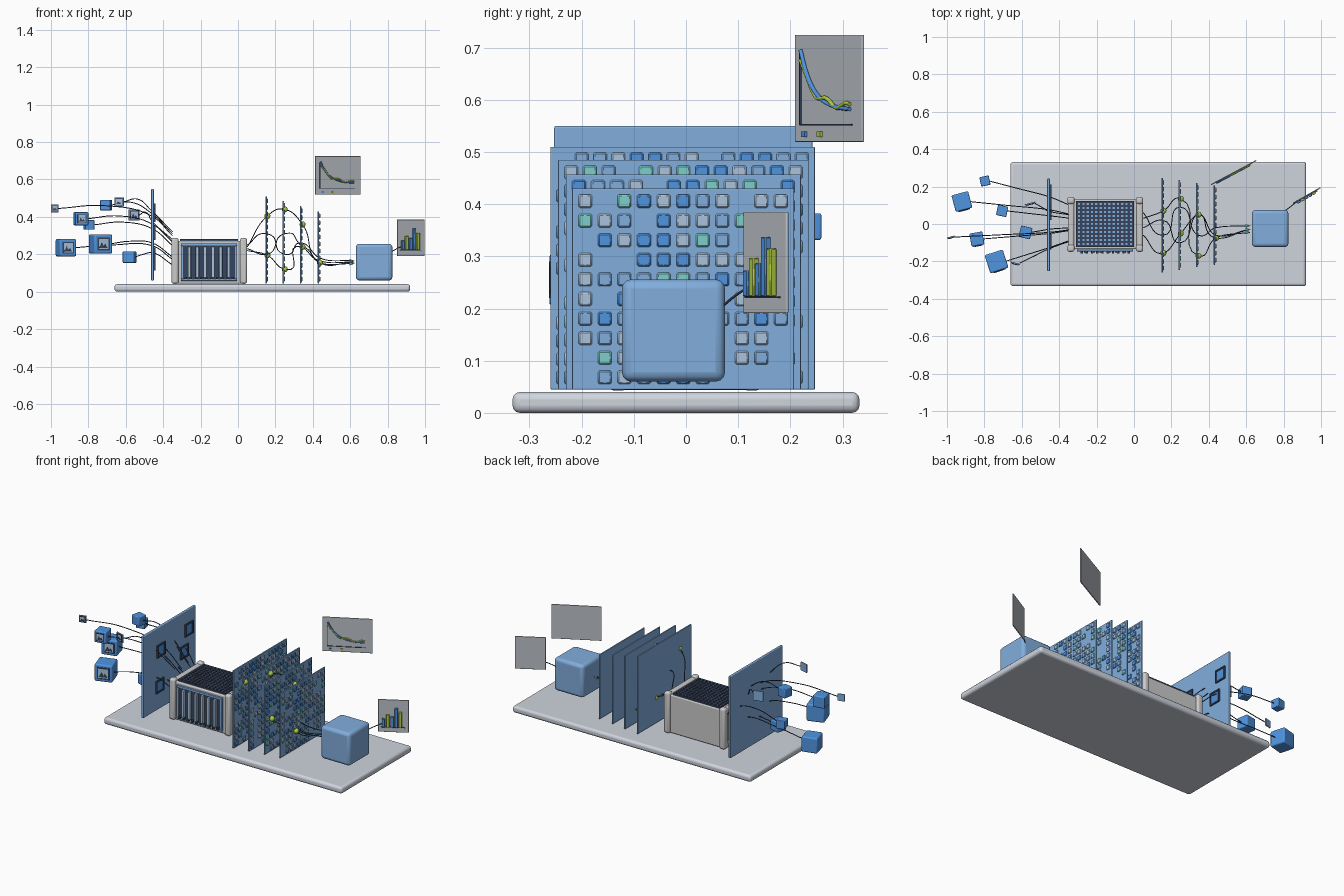
import bpy, bmesh, math, random
from mathutils import Matrix, Vector

if "Cube" in bpy.data.objects:
    bpy.data.objects.remove(bpy.data.objects["Cube"])

random.seed(4)
I4 = Matrix.Identity(4)


def material(name, r, g, b):
    m = bpy.data.materials.new(name)
    m.diffuse_color = (r, g, b, 1)
    m.use_nodes = True
    m.node_tree.nodes["Principled BSDF"].inputs["Base Color"].default_value = m.diffuse_color
    return m


BASE = material("pale_base", .62, .66, .73)
GREY = material("light_grey", .62, .62, .64)
CARD = material("card_grey", .5, .53, .57)
DARK = material("dark_navy", .04, .06, .11)
BLUE = material("blue", .08, .3, .75)
SOFT = material("soft_blue", .22, .42, .72)
PALE = material("pale_blue", .4, .55, .72)
TEAL = material("teal", .2, .62, .6)
GREEN = material("lime", .45, .62, .06)


def finish(name, bm, mat, bevel=0, segments=3):
    me = bpy.data.meshes.new(name)
    bm.to_mesh(me)
    bm.free()
    me.materials.append(mat)
    ob = bpy.data.objects.new(name, me)
    bpy.context.collection.objects.link(ob)
    if bevel:
        mod = ob.modifiers.new("bevel", 'BEVEL')
        mod.width, mod.segments = bevel, segments
    bpy.context.view_layer.objects.active = ob
    ob.select_set(True)
    bpy.ops.object.shade_smooth_by_angle(angle=math.radians(35))
    ob.select_set(False)
    return ob


def boxes(name, items, mat, bevel=0, M=I4, segments=3):
    # items: list of (centre, size)
    bm = bmesh.new()
    for c, s in items:
        bmesh.ops.create_cube(bm, size=1, matrix=M @ Matrix.Translation(c) @ Matrix.Diagonal((*s, 1)))
    return finish(name, bm, mat, bevel, segments)


def cable(name, pts, mat=DARK, r=.0025):
    cu = bpy.data.curves.new(name, 'CURVE')
    cu.dimensions = '3D'
    cu.bevel_depth, cu.bevel_resolution, cu.resolution_u = r, 2, 8
    cu.use_fill_caps = True
    sp = cu.splines.new('BEZIER')
    sp.bezier_points.add(len(pts) - 1)
    for bp, p in zip(sp.bezier_points, pts):
        bp.co = p
        bp.handle_left_type = bp.handle_right_type = 'AUTO'
    cu.materials.append(mat)
    ob = bpy.data.objects.new(name, cu)
    bpy.context.collection.objects.link(ob)


def placed(x, y, z, deg):
    return Matrix.Translation((x, y, z)) @ Matrix.Rotation(math.radians(deg), 4, 'Z')


def frame_bars(w, h, t, y, d):
    return [((0, y, s * (h - t) / 2), (w, d, t)) for s in (-1, 1)] + \
           [((s * (w - t) / 2, y, 0), (t, d, h - 2 * t)) for s in (-1, 1)]


def picture_icon(name, M, size, y):
    # framed landscape icon on the -y face
    boxes(name + "_frame", frame_bars(size, size, size * .1, y, .006), DARK, M=M)
    boxes(name + "_sheet", [((0, y, 0), (size * .8, .003, size * .8))], PALE, M=M)
    bm = bmesh.new()
    for dx, r in ((-.14, .26), (.14, .2)):
        T = Matrix.Translation((dx * size, y - .002, -.3 * size + r * size / 2))
        R = Matrix.Rotation(math.radians(90), 4, 'X')
        geo = bmesh.ops.create_cone(bm, cap_ends=True, segments=3, radius1=r * size, radius2=r * size,
                                    depth=.004, matrix=M @ T @ R)
    finish(name + "_hills", bm, DARK)


# base slab
boxes("base", [((.13, 0, .02), (1.58, .665, .04))], BASE, .014)

# processing unit: body, corner posts, rails, front fins, top grille
boxes("unit_body", [((-.155, -.002, .158), (.35, .265, .228))], GREY, .006)
boxes("unit_posts", [((x, y, .165), (.038, .038, .245)) for x in (-.337, .03) for y in (-.13, .126)], GREY, .012)
boxes("unit_end_rails", [((x, -.002, z), (.034, .25, .034)) for x in (-.337, .03) for z in (.062, .262)], GREY, .01)
boxes("unit_end_plates", [((x, -.002, .16), (.012, .25, .2)) for x in (-.335, .028)], GREY)
WIN = Matrix.Translation((-.155, 0, .158))
boxes("unit_window", [((0, -.136, 0), (.28, .008, .18))], DARK, M=WIN)
boxes("unit_window_frame", frame_bars(.3, .2, .012, -.138, .016), SOFT, .002, WIN)
boxes("unit_fins", [((-.105 + i * .042, -.146, 0), (.017, .018, .165)) for i in range(6)], PALE, .003, WIN)
boxes("unit_fin_feet", [((-.125 + i * .028, -.15, -.085), (.012, .016, .012)) for i in range(10)], DARK, M=WIN)
boxes("grille_plate", [((-.155, 0, .272), (.31, .245, .006))], SOFT)
boxes("grille_bars",
      [((-.155 + (i - 6.5) * .0231, 0, .277), (.011, .245, .009)) for i in range(14)] +
      [((-.155, (i - 5.5) * .0214, .277), (.31, .011, .008)) for i in range(12)], DARK)

# input panel with framed pictures on its inner face
boxes("input_panel", [((-.457, -.005, .305), (.014, .495, .49))], SOFT, .004)
for i, (y, z) in enumerate(((-.09, .41), (.13, .315), (.175, .435), (-.1, .2), (.06, .15))):
    M = placed(-.449, y, z, 90)
    boxes("panel_picture_%d" % i, frame_bars(.075, .075, .009, -.003, .008), DARK, M=M)
    boxes("panel_picture_sheet_%d" % i, [((0, -.002, 0), (.055, .003, .055))], BLUE, M=M)

# input cubes
cubes = [(-.92, .12, .235, .092, 15), (-.735, -.2, .255, .102, 18), (-.84, -.08, .39, .07, 10),
         (-.797, .23, .357, .051, 12), (-.705, .07, .463, .056, -12), (-.58, -.045, .185, .062, -14)]
for i, (x, y, z, s, a) in enumerate(cubes):
    M = placed(x, y, z, a)
    boxes("input_cube_%d" % i, [((0, 0, 0), (s, s, s))], BLUE, s * .08, M)
    if i in (0, 1, 2):
        picture_icon("cube_icon_%d" % i, M, s * .68, -s / 2 - .001)

# input picture cards
cards = [(-.98, -.07, .445, .042, 15), (-.635, -.21, .48, .05, -15), (-.555, .11, .41, .06, 15)]
for i, (x, y, z, s, a) in enumerate(cards):
    M = placed(x, y, z, a)
    boxes("input_card_%d" % i, [((0, 0, 0), (s, .006, s))], SOFT, .001, M)
    picture_icon("card_icon_%d" % i, M, s * .8, -.004)

# input cables through the panel into the unit
for i, (x, y, z, s, a) in enumerate(cubes + cards):
    ye, ze = y * .45, .14 + (z - .18) * .6
    xs = x + s * .45
    ym = y + (ye - y) * .65
    cable("input_cable_%d" % i, [(xs, y, z), ((xs - .46) / 2, (y + ym) / 2, z + .015),
                                 (-.46, ym, z * .75 + .07), (-.35, ye, ze)])

# layer panels with random tiles on the +x face
layers = [(.15, -.26, .247, .51, 14, 13), (.242, -.245, .235, .485, 13, 12),
          (.335, -.23, .22, .457, 12, 11), (.43, -.218, .207, .43, 11, 10)]
for k, (x, y0, y1, top, cols, rows) in enumerate(layers):
    boxes("layer_%d" % k, [((x, (y0 + y1) / 2, (top + .045) / 2), (.008, y1 - y0, top - .045))], SOFT, .002)
    groups = {n: [] for n in ("blue", "soft", "pale", "teal")}
    for c in range(cols):
        for r in range(rows):
            if random.random() < .78:
                y = y0 + .025 + c * (y1 - y0 - .05) / (cols - 1)
                z = .068 + r * (top - .045 - .047) / (rows - 1)
                n = random.choice(("blue", "blue", "soft", "soft", "pale", "pale", "teal"))
                groups[n].append(((x + .006, y, z), (.008, .026, .026)))
    for n, m in (("blue", BLUE), ("soft", SOFT), ("pale", PALE), ("teal", TEAL)):
        boxes("layer_%d_%s_tiles" % (k, n), groups[n], m, .003, segments=1)

# signal nodes
nodes = [(.157, -.155, .405), (.157, .07, .195), (.25, -.05, .44), (.25, .135, .12),
         (.345, .05, .36), (.345, -.17, .24), (.438, -.075, .155)]
for i, p in enumerate(nodes):
    bm = bmesh.new()
    bmesh.ops.create_uvsphere(bm, u_segments=20, v_segments=12, radius=.016, matrix=Matrix.Translation(p))
    finish("signal_node_%d" % i, bm, GREEN)

# signal cables weaving through the layers to the output cube
ends = [(.61, -.03, .158), (.61, -.01, .165), (.61, -.045, .15)]
paths = [[(.05, -.06, .24), nodes[0], nodes[2], nodes[4], nodes[6], ends[0]],
         [(.05, .03, .22), nodes[1], nodes[3], nodes[5], nodes[6], ends[2]],
         [(.05, .06, .25), (.155, -.06, .31), (.25, .09, .2), (.345, -.06, .26), (.438, -.02, .18), ends[1]],
         [(.05, -.02, .23), (.155, .02, .2), (.25, -.1, .31), (.345, .05, .24), (.438, -.06, .165), ends[0]]]
for i, p in enumerate(paths):
    cable("signal_cable_%d" % i, p)
for i, p in enumerate(ends):
    bm = bmesh.new()
    bmesh.ops.create_cone(bm, cap_ends=True, segments=16, radius1=.01, radius2=0, depth=.028,
                          matrix=Matrix.Translation(p) @ Matrix.Rotation(math.pi / 2, 4, 'Y'))
    finish("signal_arrow_%d" % i, bm, TEAL)

# output cube and link
boxes("output_cube", [((.728, -.024, .158), (.195, .198, .196))], SOFT, .018)
cable("output_link", [(.8, .065, .2), (.84, .095, .225), (.88, .127, .245)])

# line chart card
M = placed(.533, .275, .622, 28)
boxes("line_chart_card", [((0, 0, 0), (.275, .006, .205))], CARD, .002, M)
boxes("line_chart_axes", [((-.11, -.005, 0), (.003, .004, .14)), ((-.005, -.005, -.07), (.21, .004, .003))], DARK, M=M)
for n, m, h, wave in (("blue", BLUE, .115, 0), ("lime", GREEN, .09, .006)):
    pts = []
    for i in range(13):
        t = i / 12
        pts.append(M @ Vector((-.105 + .2 * t, -.007, -.042 + h * math.exp(-4 * t)
                               + wave * (1 + math.sin(15 * t)))))
    cable("line_chart_%s_curve" % n, pts, m, .004)
for n, m, u in (("blue", BLUE, -.094), ("lime", GREEN, -.03)):
    boxes("line_chart_%s_key" % n, [((u, -.005, -.088), (.014, .006, .01))], m, M=M)

# bar chart card
M = placed(.924, .153, .288, 29.5)
boxes("bar_chart_card", [((0, 0, 0), (.168, .006, .194))], CARD, .002, M)
boxes("bar_chart_axis", [((-.003, -.006, -.066), (.13, .006, .003))], DARK, M=M)
bars = [(-.054, .05, BLUE), (-.031, .074, GREEN), (-.007, .064, BLUE), (.016, .114, BLUE), (.038, .092, GREEN)]
for i, (u, h, m) in enumerate(bars):
    boxes("chart_bar_%d" % i, [((u, -.009, -.065 + h / 2), (.018, .014, h))], m, .002, M, 1)
